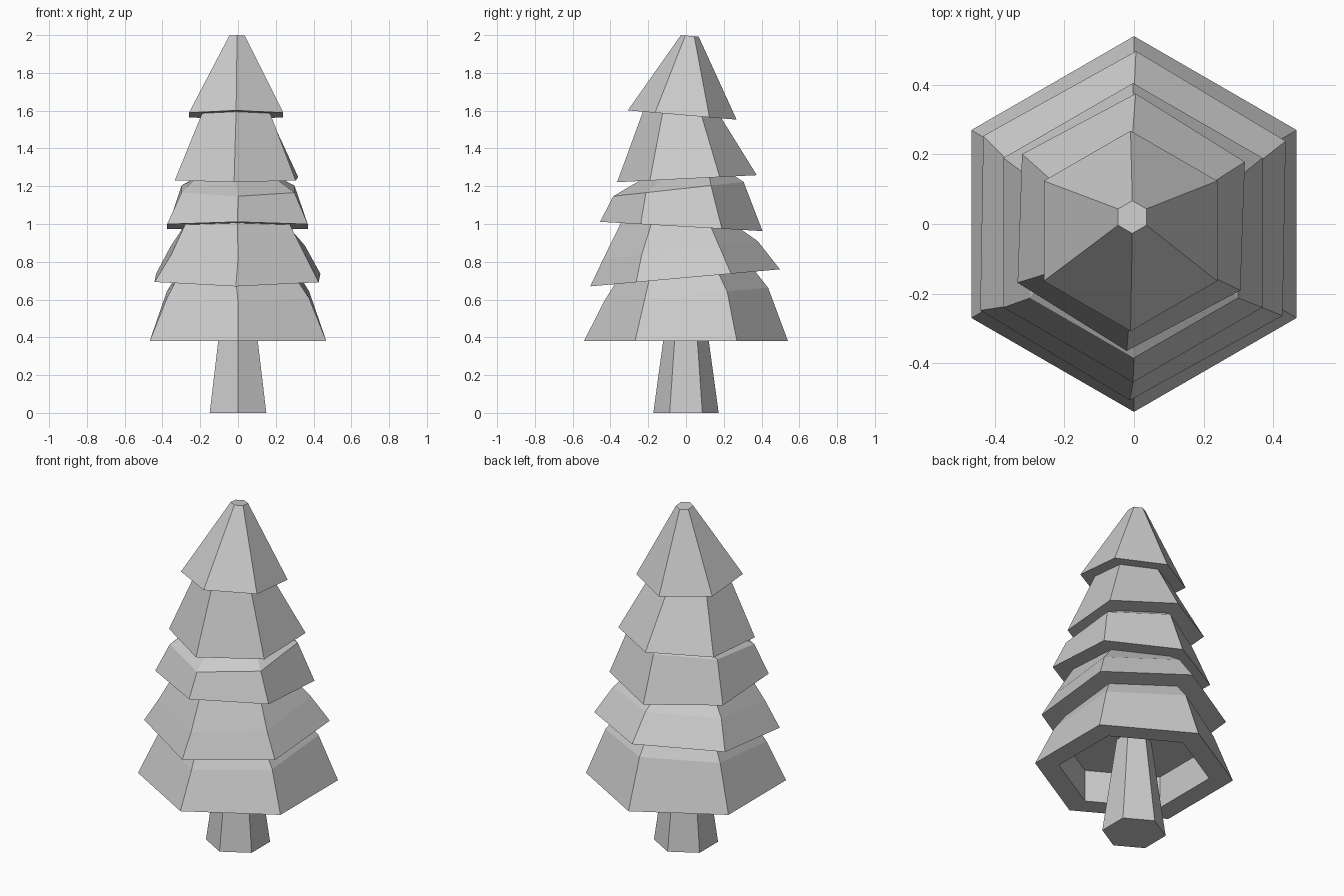
import bpy, bmesh, math

if "Cube" in bpy.data.objects:
    bpy.data.objects.remove(bpy.data.objects["Cube"])


def ring(bm, z, r, cy=0.0, tilt=0.0, twist=0.0, cx=0.0):
    """Six-sided ring with a corner towards the back, sloped along y by tilt."""
    verts = []
    for i in range(6):
        a = math.radians(90 + 60 * i + twist)
        dy = r * math.sin(a)
        verts.append(bm.verts.new((cx + r * math.cos(a), cy + dy, z + tilt * dy)))
    return verts


def loft(name, rings):
    bm = bmesh.new()
    loops = [ring(bm, *p) for p in rings]
    for a, b in zip(loops, loops[1:]):
        for i in range(6):
            j = (i + 1) % 6
            bm.faces.new((a[i], a[j], b[j], b[i]))
    bm.faces.new(loops[0][::-1])
    bm.faces.new(loops[-1])
    bmesh.ops.recalc_face_normals(bm, faces=bm.faces)
    mesh = bpy.data.meshes.new(name)
    bm.to_mesh(mesh)
    bm.free()
    obj = bpy.data.objects.new(name, mesh)
    bpy.context.collection.objects.link(obj)
    return obj


# Trunk, ending in the hollow under the lowest tier
loft("trunk", [(0, 0.173), (0.57, 0.095)])

# Hollow underside of the lowest tier
rings = [(0.57, 0.41), (0.38, 0.41)]

# Tiers: bottom edge (z, radius, centre y, tilt, twist, centre x), rim width, shoulder
tiers = [
    ((0.38, 0.54, 0.0, 0.0, 0, 0), 0.13, (0.625, 0.435, 0.0, 0.085)),
    ((0.715, 0.502, -0.005, 0.09, -1, -0.003), 0.13, (0.86, 0.41, -0.03, 0.12)),
    ((0.987, 0.43, -0.025, -0.057, 0, -0.003), 0.11, (1.185, 0.345, -0.04, 0.11)),
    ((1.24, 0.37, 0.005, 0.05, -2, -0.008), 0.115, None),
    ((1.577, 0.288, -0.02, -0.085, 0, -0.01), 0.08, None),
]
for k, (edge, rim, shoulder) in enumerate(tiers):
    if k:
        rings.append((edge[0], edge[1] - rim) + edge[2:])
    rings.append(edge)
    if shoulder:
        rings.append(shoulder)

# Blunt tip
rings.append((1.996, 0.047, 0.02, -0.08, 0, -0.005))
loft("foliage", rings)
